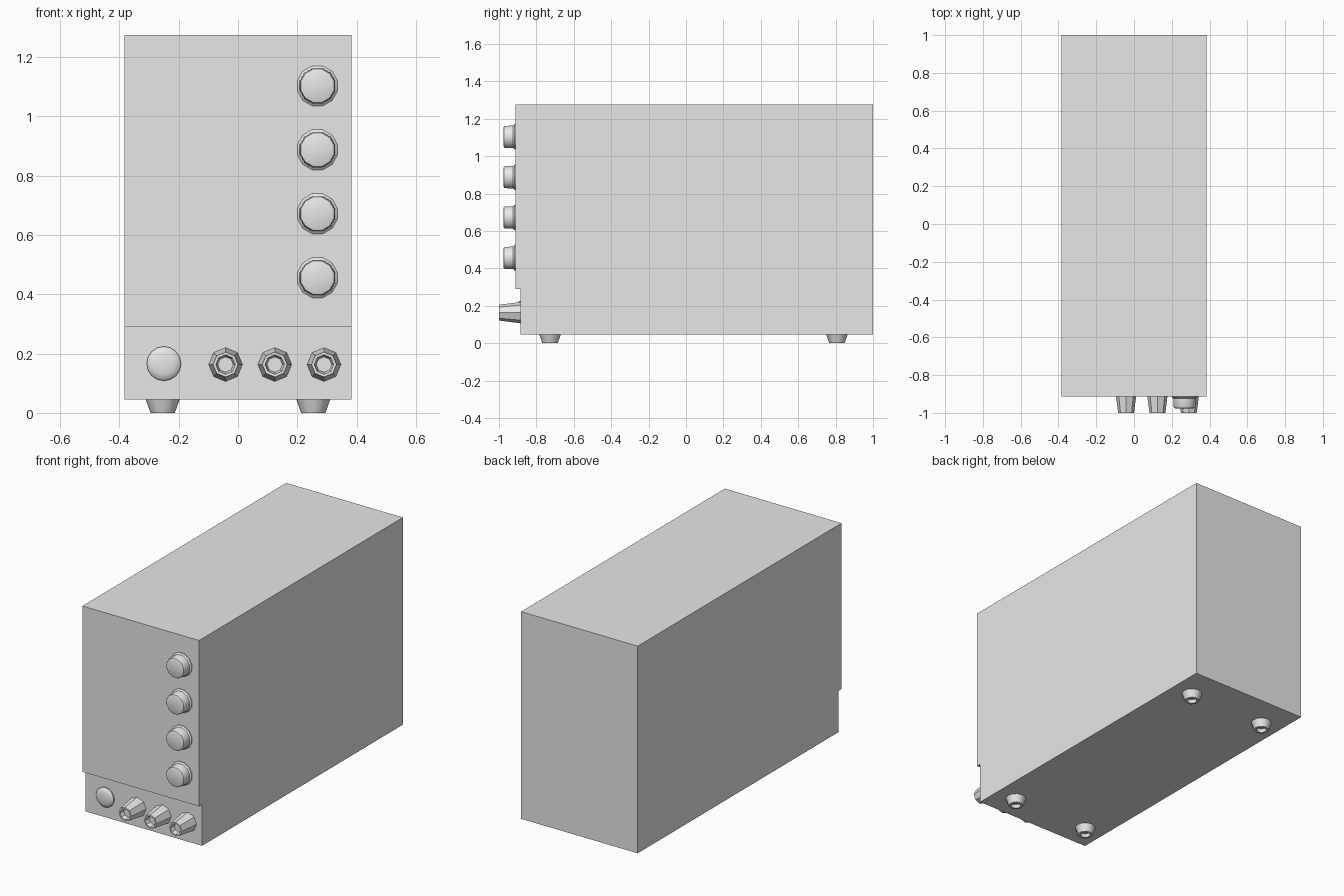
import bpy, bmesh, math
from mathutils import Matrix, Vector

cube = bpy.data.objects.get("Cube")
if cube:
    bpy.data.objects.remove(cube, do_unlink=True)

grey = bpy.data.materials.new("light grey")
grey.use_nodes = True
COLOUR = (0.8, 0.8, 0.8, 1)
grey.diffuse_color = COLOUR
grey.node_tree.nodes["Principled BSDF"].inputs["Base Color"].default_value = COLOUR


def finish(name, bm, smooth_angle=None):
    """Turn a bmesh into a named, coloured object."""
    bmesh.ops.recalc_face_normals(bm, faces=bm.faces)
    mesh = bpy.data.meshes.new(name)
    bm.to_mesh(mesh)
    bm.free()
    mesh.materials.append(grey)
    obj = bpy.data.objects.new(name, mesh)
    bpy.context.collection.objects.link(obj)
    if smooth_angle:
        bpy.ops.object.select_all(action='DESELECT')
        obj.select_set(True)
        bpy.context.view_layer.objects.active = obj
        bpy.ops.object.shade_smooth_by_angle(angle=math.radians(smooth_angle))
    return obj


def turned(name, profile, sides, place, axis, smooth_angle=None, turn=0.0):
    """Revolve (radius, distance) pairs about an axis and cap both ends."""
    bm = bmesh.new()
    rings = []
    for radius, dist in profile:
        rings.append([bm.verts.new((radius * math.cos(a), radius * math.sin(a), dist))
                      for a in (2 * math.pi * (i + turn) / sides for i in range(sides))])
    for low, high in zip(rings, rings[1:]):
        for i in range(sides):
            j = (i + 1) % sides
            bm.faces.new((low[i], low[j], high[j], high[i]))
    bm.faces.new(rings[0])
    bm.faces.new(rings[-1])
    spin = Vector((0, 0, 1)).rotation_difference(Vector(axis)).to_matrix().to_4x4()
    bmesh.ops.transform(bm, matrix=Matrix.Translation(place) @ spin, verts=bm.verts)
    return finish(name, bm, smooth_angle)


# Case: side outline with the set-back lower panel, extruded across the width
HALF, FRONT, PANEL = 0.383, -0.912, -0.884
outline = [(FRONT, 1.275), (1, 1.275), (1, 0.045), (PANEL, 0.045), (PANEL, 0.29), (FRONT, 0.29)]
bm = bmesh.new()
side = bm.faces.new([bm.verts.new((-HALF, y, z)) for y, z in outline])
new = bmesh.ops.extrude_face_region(bm, geom=[side])["geom"]
bmesh.ops.translate(bm, vec=(2 * HALF, 0, 0),
                    verts=[v for v in new if isinstance(v, bmesh.types.BMVert)])
finish("case", bm)

FORWARD, DOWN = (0, -1, 0), (0, 0, -1)

# Column of four round knobs
knob = [(0.07, 0), (0.07, 0.005), (0.062, 0.012), (0.061, 0.055), (0.058, 0.061), (0.051, 0.064)]
for i in range(4):
    turned(f"knob_{i + 1}", knob, 12, (0.268, FRONT, 1.103 - 0.2157 * i), FORWARD, 40, 0.5)

# Three tapered octagonal sockets with hollow tips
socket = [(0.057, 0), (0.042, 0.116), (0.033, 0.116), (0.026, 0.09)]
for i in range(3):
    turned(f"socket_{i + 1}", socket, 8, (-0.042 + 0.166 * i, PANEL, 0.163), FORWARD)

# Domed push button
button = [(0.058, 0), (0.058, 0.008), (0.052, 0.015), (0.036, 0.02), (0.015, 0.022)]
turned("push_button", button, 16, (-0.25, PANEL, 0.166), FORWARD, 40)

# Four tapered feet with recessed undersides
foot = [(0.057, 0), (0.041, 0.045), (0.028, 0.045), (0.024, 0.025)]
for end, y in (("front", -0.727), ("rear", 0.807)):
    for hand, x in (("left", 0.254), ("right", -0.254)):
        turned(f"{end}_{hand}_foot", foot, 12, (x, y, 0.045), DOWN, 40)
